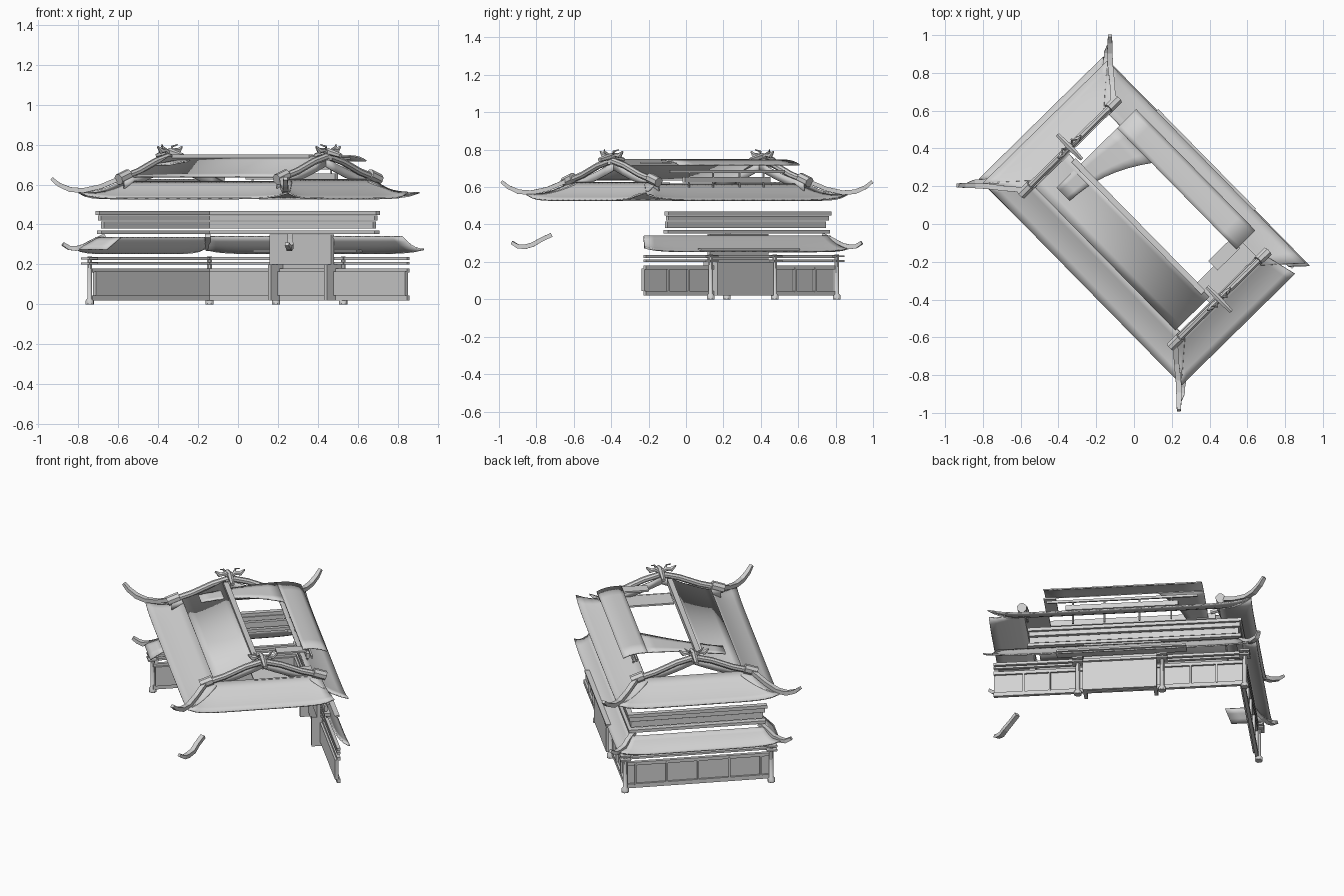
import bpy, bmesh, math
from mathutils import Vector

cube = bpy.data.objects.get("Cube")
if cube:
    bpy.data.objects.remove(cube, do_unlink=True)

grey = bpy.data.materials.new("plain grey")
grey.use_nodes = True
COLOUR = (0.65, 0.65, 0.65, 1)
grey.diffuse_color = COLOUR
grey.node_tree.nodes["Principled BSDF"].inputs["Base Color"].default_value = COLOUR

# The hall is laid out along its own axes: x is the ridge, y is across
CENTRE, TURN = (0.055, 0.005, 0), math.radians(-45.5)


def finish(name, bm, smooth=False, thick=0):
    bmesh.ops.recalc_face_normals(bm, faces=bm.faces)
    mesh = bpy.data.meshes.new(name)
    bm.to_mesh(mesh)
    bm.free()
    mesh.materials.append(grey)
    obj = bpy.data.objects.new(name, mesh)
    bpy.context.collection.objects.link(obj)
    obj.location, obj.rotation_euler = CENTRE, (0, 0, TURN)
    if thick:
        mod = obj.modifiers.new("thickness", "SOLIDIFY")
        mod.thickness, mod.offset = thick, 0
    if smooth:
        bpy.ops.object.select_all(action="DESELECT")
        obj.select_set(True)
        bpy.context.view_layer.objects.active = obj
        bpy.ops.object.shade_smooth_by_angle(angle=math.radians(40))
    return obj


def box(name, x, y, z):
    bm = bmesh.new()
    bmesh.ops.create_cube(bm, size=1)
    for v in bm.verts:
        v.co = [a + (b - a) * (c + 0.5) for (a, b), c in zip((x, y, z), v.co)]
    return finish(name, bm)


def grid(name, func, nu, nv, thick=0.008):
    """Sheet from a function of two parameters from 0 to 1."""
    bm = bmesh.new()
    rows = [[bm.verts.new(func(i / nu, j / nv)) for j in range(nv + 1)] for i in range(nu + 1)]
    for a, b in zip(rows, rows[1:]):
        for j in range(nv):
            bm.faces.new((a[j], b[j], b[j + 1], a[j + 1]))
    return finish(name, bm, True, thick)


def slope(name, top0, top1, eave0, eave1, lift, sag=0.012):
    """Curved roof slope whose eave rises towards its corners."""
    t0, t1, e0, e1 = map(Vector, (top0, top1, eave0, eave1))

    def func(s, t):
        p = t0.lerp(t1, s).lerp(e0.lerp(e1, s), t)
        p.z += lift * abs(2 * s - 1) ** 8 * t * t - sag * math.sin(math.pi * t)
        return p
    return grid(name, func, 20, 5)


def tube(name, points, radii, sides=8, squash=1.0):
    """Ridge or pole swept along points, with a radius at each."""
    pts = [Vector(p) for p in points]
    bm, rings = bmesh.new(), []
    for i, (p, r) in enumerate(zip(pts, radii)):
        d = (pts[min(i + 1, len(pts) - 1)] - pts[max(i - 1, 0)]).normalized()
        side = d.cross(Vector((0, 0, 1)))
        side = side.normalized() if side.length > 0.01 else Vector((1, 0, 0))
        up = side.cross(d)
        ring = []
        for k in range(sides):
            a = 2 * math.pi * (k + 0.5) / sides
            ring.append(bm.verts.new(p + side * r * squash * math.cos(a) + up * r * math.sin(a)))
        rings.append(ring)
    for a, b in zip(rings, rings[1:]):
        for k in range(sides):
            n = (k + 1) % sides
            bm.faces.new((a[k], a[n], b[n], b[k]))
    bm.faces.new(rings[0])
    bm.faces.new(rings[-1])
    return finish(name, bm, sides > 4)


# Ground floor walls: only the left end and the back long side stand
def wall_run(name, z0, z1, inset=0.0, end=0.72, depth=0.02):
    u, v = 0.71 - inset, 0.42 - inset
    box(name + "_end", (-u, -u + depth), (-v, v), (z0, z1))
    box(name + "_back", (-u, end), (v - depth, v), (z0, z1))


wall_run("sill", 0.02, 0.045)
wall_run("lower_wall", 0.045, 0.165, 0.012)
wall_run("wall_rail", 0.16, 0.18)
wall_run("lintel", 0.2, 0.212)
wall_run("upper_lintel", 0.222, 0.238)
for i in range(5):
    y = -0.36 + 0.18 * i
    box("end_stile", (-0.712, -0.69), (y - 0.005, y + 0.005), (0.04, 0.17))
for x in (-0.55, -0.4, 0.4, 0.55):
    box("back_stile", (x - 0.005, x + 0.005), (0.4, 0.422), (0.04, 0.17))
for x, y in ((-0.71, -0.42), (-0.71, 0.42), (-0.24, 0.425), (0.24, 0.425)):
    tube("post", [(x, y, 0), (x, y, 0.02), (x, y, 0.03), (x, y, 0.24)], [0.022, 0.022, 0.013, 0.013])
    for z in (0.2, 0.225):
        box("post_bracket", (x - 0.03, x + 0.03), (y - 0.03, y + 0.03), (z, z + 0.01))

# Entrance in the middle of the back side
box("porch_front", (-0.21, 0.21), (0.425, 0.445), (0.02, 0.2))
for x in (-0.21, 0.19):
    box("porch_cheek", (x, x + 0.02), (0.34, 0.44), (0.02, 0.2))
box("porch_upper_wall", (-0.23, 0.21), (0.37, 0.39), (0.2, 0.35))
box("porch_canopy", (-0.38, 0.36), (0.4, 0.475), (0.262, 0.272))

# Lower roof skirt
slope("lower_roof_end", (-0.69, -0.39, 0.335), (-0.69, 0.39, 0.335),
      (-0.78, -0.46, 0.255), (-0.78, 0.46, 0.255), 0.025)
slope("lower_roof_back", (-0.69, 0.385, 0.34), (0.7, 0.385, 0.34),
      (-0.78, 0.465, 0.255), (0.775, 0.465, 0.255), 0.02)
grid("lower_roof_corner", lambda s, t: (-0.69 - 0.09 * t + 0.17 * s + 0.06 * s * t,
     -0.39 - 0.07 * t, 0.335 - 0.06 * t), 3, 3)

# Upper floor bands
wall_run("band_bottom", 0.352, 0.37, 0.025, 0.53, 0.035)
wall_run("band_middle", 0.38, 0.415, 0.04, 0.52)
wall_run("band_top", 0.42, 0.445, 0.03, 0.52)
wall_run("band_cap", 0.448, 0.468, 0.02, 0.53, 0.03)

# Upper roof, eave slopes
EU, EV, EZ = 0.75, 0.46, 0.53
for side, name in ((-1, "front"), (1, "back")):
    slope("upper_eave_" + name, (-0.58, side * 0.27, 0.615), (0.58, side * 0.27, 0.615),
          (-EU, side * EV, EZ), (EU, side * EV, EZ), 0.03)
for side, name in ((-1, "left_end"), (1, "right_end")):
    slope("upper_eave_" + name, (side * 0.55, -0.33, 0.625), (side * 0.55, 0.33, 0.625),
          (side * EU, -EV, EZ), (side * EU, EV if side < 0 else 0.38, EZ), 0.03)

# Upper roof, front pitch and the torn, nearly flat back sheet
grid("upper_pitch_front", lambda s, t: (-0.54 + 1.06 * s, -0.28 + 0.25 * t,
     0.64 + 0.06 * t + 0.04 * t * t), 2, 6)
grid("back_sheet", lambda s, t: (-0.46 + 0.9 * s, 0.25 + 0.14 * t,
     0.743 - 0.025 * t ** 3), 8, 6)
grid("back_sheet_side", lambda s, t: (-0.46 + s * (0.1 + 0.16 * t * t), -0.2 + 0.45 * t,
     0.70 + 0.043 * math.sin(t * math.pi / 2)), 4, 8)
box("back_sheet_tab", (0.38, 0.45), (0.1, 0.27), (0.725, 0.735))
box("right_ceiling", (0.42, 0.56), (-0.05, 0.3), (0.615, 0.625))
box("ridge_beam", (-0.5, 0.48), (-0.05, -0.02), (0.715, 0.75))

# Beams and struts under the back sheet
box("back_beam", (-0.32, 0.32), (0.29, 0.31), (0.625, 0.655))
box("back_rail", (-0.43, 0.43), (0.3, 0.31), (0.675, 0.69))
for x in (-0.28, -0.1, 0.1, 0.28):
    tube("back_strut", [(x, 0.3, 0.54), (x, 0.3, 0.69)], [0.006, 0.006], 6)

# Gable rakes, end blocks and roof finials
for sx in (-1, 1):
    gx = sx * 0.565
    for sy in (-1, 1):
        rake = [(gx, 0, 0.742), (gx, sy * 0.1, 0.715), (gx, sy * 0.22, 0.665), (gx, sy * 0.34, 0.63)]
        tube("gable_rake", rake, [0.018] * 4)
        grid("gable_board", lambda s, t: (gx - sx * 0.02, sy * 0.34 * s,
             0.735 - 0.15 * s + 0.04 * s * s - 0.045 * t), 5, 1)
        tube("rake_end", [(gx, sy * 0.29, 0.65), (gx, sy * 0.36, 0.625)], [0.028, 0.028])
        # small curled beast on either side of the finial
        tube("finial_beast", [(gx, 0, 0.75), (gx, sy * 0.03, 0.772), (gx, sy * 0.06, 0.768),
             (gx, sy * 0.085, 0.79)], [0.014, 0.012, 0.015, 0.005], 6)
        tube("finial_horn", [(gx, sy * 0.02, 0.77), (gx + sx * 0.02, sy * 0.035, 0.79),
             (gx, sy * 0.055, 0.8)], [0.008, 0.006, 0.003], 6)
    tube("finial_arm", [(gx - 0.09, 0, 0.745), (gx, 0, 0.765), (gx + 0.09, 0, 0.745)],
         [0.012, 0.018, 0.012], 6)
    tube("finial_stem", [(gx, 0, 0.72), (gx, 0, 0.775)], [0.022, 0.016], 6)


# Upturned hip ridges: three on the upper roof, three on the lower
def hip(name, sx, sy, path):
    pts = [(sx * x, sy * y, z) for x, y, z in path]
    tube(name, pts, [0.016, 0.016, 0.017, 0.017, 0.015, 0.012], 4, 1.2)


UPPER = [(0.57, 0.33, 0.635), (0.65, 0.4, 0.59), (0.72, 0.455, 0.57),
         (0.77, 0.5, 0.575), (0.81, 0.54, 0.6), (0.835, 0.565, 0.63)]
LOWER = [(0.66, 0.36, 0.345), (0.7, 0.4, 0.318), (0.735, 0.43, 0.292),
         (0.76, 0.465, 0.28), (0.785, 0.49, 0.283), (0.8, 0.52, 0.303)]
for sx, sy in ((-1, -1), (-1, 1), (1, -1)):
    hip("upper_hip_ridge", sx, sy, UPPER)
    hip("lower_hip_ridge", sx, sy, LOWER)
